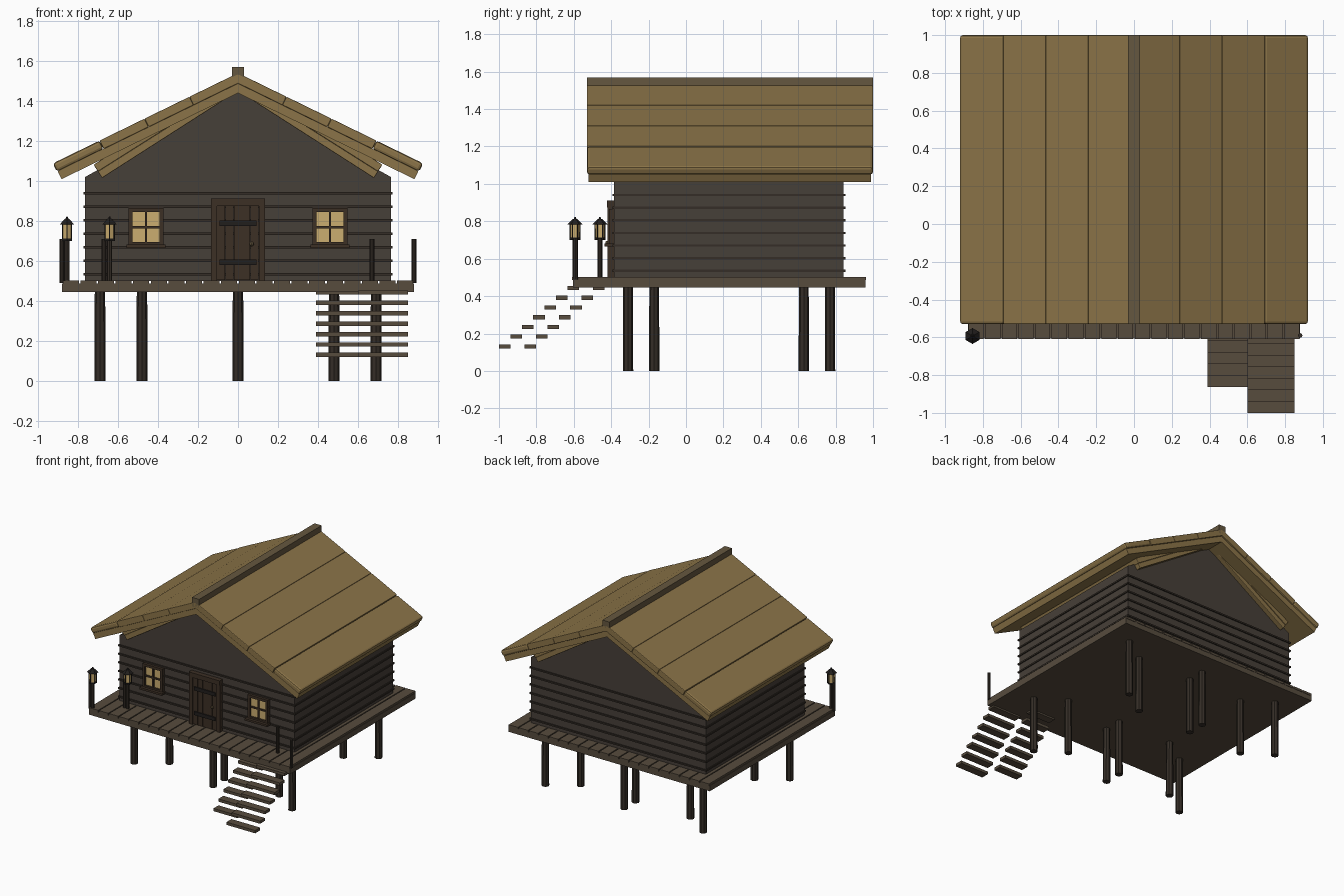
import bpy, bmesh
from math import sin, cos, radians, pi
from mathutils import Matrix, Vector

if "Cube" in bpy.data.objects:
    bpy.data.objects.remove(bpy.data.objects["Cube"])


def material(name, rgb):
    m = bpy.data.materials.new(name)
    m.diffuse_color = (*rgb, 1)
    m.use_nodes = True
    m.node_tree.nodes["Principled BSDF"].inputs["Base Color"].default_value = m.diffuse_color
    return m


WALL = material("wall_wood", (0.062, 0.050, 0.040))
DARK = material("dark_wood", (0.035, 0.027, 0.020))
DECK = material("deck_wood", (0.095, 0.072, 0.048))
DOOR = material("door_wood", (0.045, 0.029, 0.018))
THATCH = material("roof_wood", (0.26, 0.175, 0.065))
RIDGE = material("ridge_wood", (0.13, 0.095, 0.05))
GLASS = material("lit_glass", (0.60, 0.42, 0.16))
IRON = material("iron", (0.015, 0.013, 0.012))


def finish(name, bm, mat, mirror=False, bevel=0.0):
    bmesh.ops.recalc_face_normals(bm, faces=bm.faces)
    me = bpy.data.meshes.new(name)
    bm.to_mesh(me)
    bm.free()
    me.materials.append(mat)
    ob = bpy.data.objects.new(name, me)
    bpy.context.collection.objects.link(ob)
    if bevel:
        b = ob.modifiers.new("bevel", 'BEVEL')
        b.width, b.segments = bevel, 2
    if mirror:
        ob.modifiers.new("mirror", 'MIRROR').use_mirror_merge = False
    return ob


def boxes(name, spans, mat, mirror=False, bevel=0.0):
    """spans: (x0, x1, y0, y1, z0, z1) per box"""
    bm = bmesh.new()
    for x0, x1, y0, y1, z0, z1 in spans:
        m = Matrix.Translation(((x0 + x1) / 2, (y0 + y1) / 2, (z0 + z1) / 2)) \
            @ Matrix.Diagonal((x1 - x0, y1 - y0, z1 - z0, 1))
        bmesh.ops.create_cube(bm, size=1, matrix=m)
    return finish(name, bm, mat, mirror, bevel)


def cones(name, items, mat, sides=8):
    """items: (x, y, z0, z1, r0, r1) per upright cone or cylinder"""
    bm = bmesh.new()
    for x, y, z0, z1, r0, r1 in items:
        bmesh.ops.create_cone(bm, cap_ends=True, segments=sides, radius1=r0, radius2=r1,
                              depth=z1 - z0, matrix=Matrix.Translation((x, y, (z0 + z1) / 2)))
    return finish(name, bm, mat)


def prism(name, profile, y0, y1, mat, mirror=False, bevel=0.0):
    """xz profile extruded along y"""
    bm = bmesh.new()
    f = bm.faces.new([bm.verts.new((x, y0, z)) for x, z in profile])
    ext = bmesh.ops.extrude_face_region(bm, geom=[f])
    bmesh.ops.translate(bm, vec=(0, y1 - y0, 0),
                        verts=[v for v in ext["geom"] if isinstance(v, bmesh.types.BMVert)])
    return finish(name, bm, mat, mirror, bevel)


# Stilts: diagonal pairs under each corner, straight pairs under the middle
spots = [(0, y) for y in (-0.31, -0.17, 0.63, 0.77)]
for s in (-1, 1):
    spots += [(s * 0.69, -0.31), (s * 0.48, -0.17), (s * 0.48, 0.63), (s * 0.69, 0.77)]
cones("stilts", [(x, y, 0, 0.46, 0.028, 0.026) for x, y in spots], DARK)

# Deck: slab with separate planks on top
boxes("deck_base", [(-0.88, 0.88, -0.605, 0.96, 0.445, 0.488)], DECK)
n, w = 20, 1.76 / 20
boxes("deck_planks", [(-0.88 + i * w + 0.004, -0.88 + (i + 1) * w - 0.004, -0.61, 0.963, 0.485, 0.503)
                      for i in range(n)], DECK)

# House body and siding ridges
prism("house_walls", [(-0.765, 0.5), (0.765, 0.5), (0.765, 1.02), (0, 1.45), (-0.765, 1.02)],
      -0.385, 0.843, WALL)
boxes("siding_ridges", [(-0.773, 0.773, -0.394, 0.852, z - 0.006, z + 0.006)
                        for z in [0.535 + 0.0675 * i for i in range(7)]], DARK)

# Roof: under-layer, planks and ridge cap
A = radians(26)


def slope(t, d):
    """point t along the slope from the apex, d below the surface"""
    return (t * cos(A) - d * sin(A), 1.54 - t * sin(A) - d * cos(A))


prism("roof_under_layer", [(0, 1.49), slope(1.025, 0.045), slope(1.025, 0.09), (0, 1.44)],
      -0.522, 0.988, THATCH, True)
cuts = [0.0, 0.27, 0.52, 0.77, 1.03]
for i, (a, b) in enumerate(zip(cuts, cuts[1:])):
    prism(f"roof_plank_{i + 1}", [slope(a, 0), slope(b, 0), slope(b, 0.047), slope(a, 0.047)],
          -0.53, 1.0, THATCH, True, 0.014 if i == 3 else 0.005)
boxes("ridge_cap", [(-0.031, 0.031, -0.53, 1.0, 1.50, 1.57)], RIDGE)

# Gable rafters, steeper than the roof
prism("gable_rafter_lower", [(0, 1.45), (0.68, 1.015), (0.70, 1.048), (0, 1.49)],
      -0.42, 0.88, THATCH, True, 0.004)
prism("gable_rafter_upper", [(0, 1.49), (0.70, 1.048), (0.722, 1.082), (0, 1.53)],
      -0.425, 0.885, THATCH, True, 0.004)

# Door
boxes("door_frame", [(-0.135, -0.105, -0.42, -0.38, 0.5, 0.91), (0.105, 0.135, -0.42, -0.38, 0.5, 0.91),
                     (-0.135, 0.135, -0.422, -0.38, 0.875, 0.912)], DOOR)
boxes("door_planks", [(-0.105 + i * 0.042, -0.065 + i * 0.042, -0.41, -0.38, 0.505, 0.875)
                      for i in range(5)], DOOR)
boxes("door_straps", [(-0.092, 0.092, -0.418, -0.40, z - 0.014, z + 0.014) for z in (0.595, 0.79)], IRON)
bm = bmesh.new()
bmesh.ops.create_uvsphere(bm, u_segments=8, v_segments=6, radius=0.011,
                          matrix=Matrix.Translation((0.068, -0.42, 0.685)))
finish("door_knob", bm, RIDGE)

# Windows
boxes("window_panes", [(0.38, 0.54, -0.396, -0.38, 0.68, 0.86)], GLASS, True)
boxes("window_frames", [(0.372, 0.392, -0.412, -0.38, 0.675, 0.865), (0.528, 0.548, -0.412, -0.38, 0.675, 0.865),
                        (0.372, 0.548, -0.412, -0.38, 0.845, 0.865), (0.372, 0.548, -0.412, -0.38, 0.675, 0.695),
                        (0.454, 0.466, -0.406, -0.38, 0.68, 0.86), (0.38, 0.54, -0.406, -0.38, 0.764, 0.776)],
      DOOR, True)
boxes("window_sills", [(0.362, 0.558, -0.435, -0.38, 0.666, 0.682)], DOOR, True)

# Stairs: two staggered flights of floating treads
for name, x0, x1, y in (("outer_treads", 0.60, 0.85, -1.0), ("inner_treads", 0.39, 0.60, -0.863)):
    boxes(name, [(x0, x1, y + i * 0.061, y + i * 0.061 + 0.062, 0.12 + i * 0.052, 0.142 + i * 0.052)
                 for i in range(7)], DECK)

# Rail posts on both sides of the deck front
cones("rail_posts", [(x, y, 0.49, 0.71, 0.012, 0.012) for x, y in
                     ((0.88, -0.59), (0.67, -0.46), (-0.88, -0.59), (-0.67, -0.46))], DARK)

# Lanterns on posts
for i, (x, y) in enumerate(((-0.855, -0.593), (-0.642, -0.46))):
    cones(f"lantern_post_{i + 1}", [(x, y, 0.49, 0.705, 0.013, 0.013)], DARK)
    cones(f"lantern_glass_{i + 1}", [(x, y, 0.71, 0.785, 0.025, 0.027)], GLASS, 6)
    bars = [(x + 0.027 * sin(k * pi / 3), y + 0.027 * cos(k * pi / 3), 0.705, 0.787, 0.003, 0.003)
            for k in range(6)]
    cones(f"lantern_frame_{i + 1}", bars + [(x, y, 0.70, 0.712, 0.030, 0.030), (x, y, 0.783, 0.812, 0.042, 0.012),
                                            (x, y, 0.81, 0.822, 0.008, 0.004)], IRON, 6)
